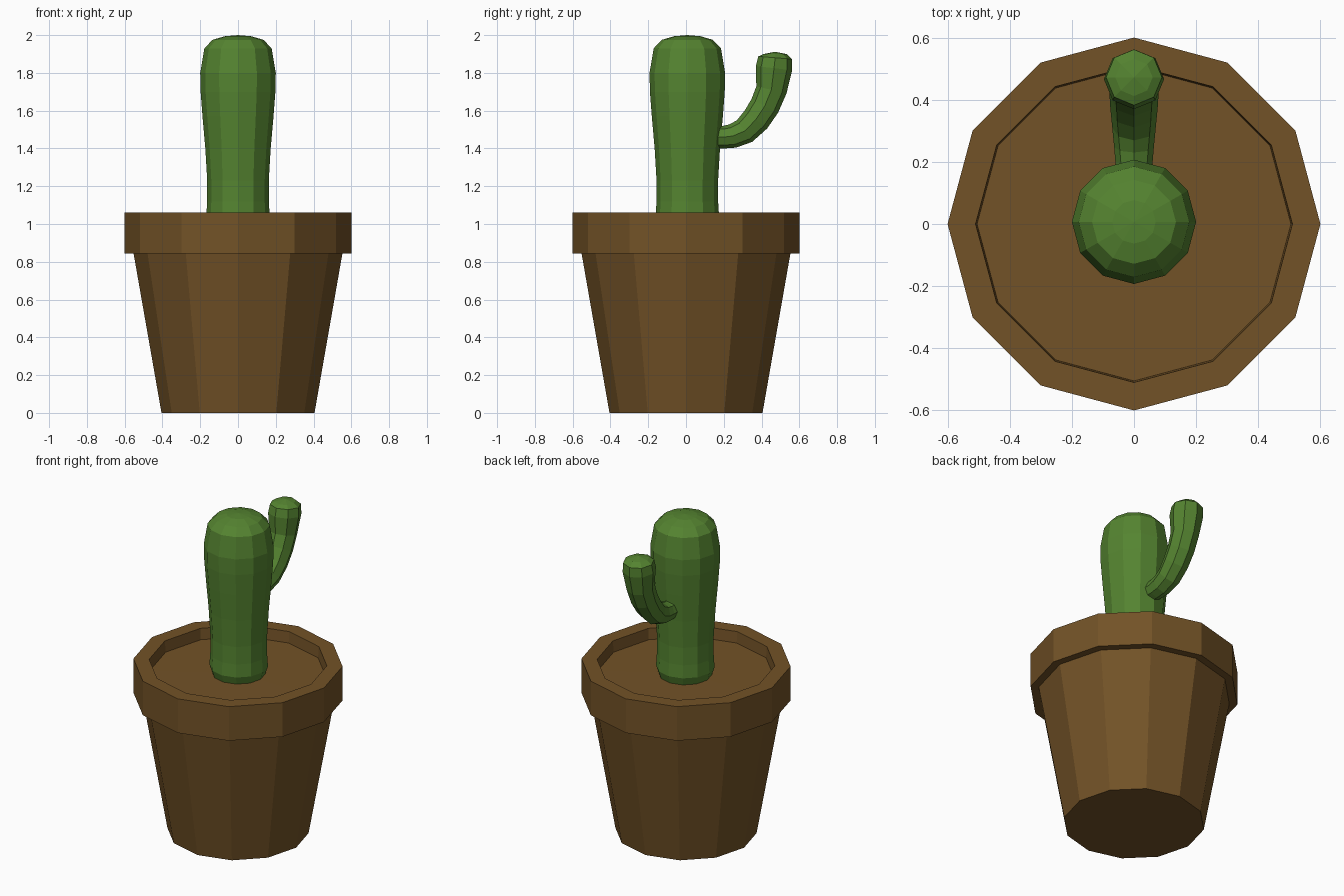
import bpy, bmesh
from math import sin, cos, atan2, pi

if "Cube" in bpy.data.objects:
    bpy.data.objects.remove(bpy.data.objects["Cube"])


def material(name, rgb):
    m = bpy.data.materials.new(name)
    m.diffuse_color = (*rgb, 1)
    m.use_nodes = True
    m.node_tree.nodes["Principled BSDF"].inputs["Base Color"].default_value = m.diffuse_color
    return m


def skin(name, rings, mat, cap_start=True, tip=None):
    """Bridge a list of vertex rings, then close the ends."""
    bm = bmesh.new()
    loops = [[bm.verts.new(p) for p in ring] for ring in rings]
    n = len(loops[0])
    for a, b in zip(loops, loops[1:]):
        for i in range(n):
            j = (i + 1) % n
            bm.faces.new((a[i], a[j], b[j], b[i]))
    if cap_start:
        bm.faces.new(loops[0][::-1])
    if tip:
        t = bm.verts.new(tip)
        for i in range(n):
            bm.faces.new((loops[-1][i], loops[-1][(i + 1) % n], t))
    bmesh.ops.recalc_face_normals(bm, faces=bm.faces)
    me = bpy.data.meshes.new(name)
    bm.to_mesh(me)
    bm.free()
    me.materials.append(mat)
    ob = bpy.data.objects.new(name, me)
    bpy.context.collection.objects.link(ob)
    return ob


def level_ring(r, z, y=0, n=12):
    return [(r * cos(2 * pi * i / n), y + r * sin(2 * pi * i / n), z) for i in range(n)]


clay = material("clay", (0.17, 0.085, 0.02))
earth = material("earth", (0.17, 0.085, 0.02))
green = material("cactus_green", (0.09, 0.23, 0.03))

# Pot: tapered body, overhanging rim and inner wall, closed by the soil level
pot_profile = [(0.405, 0), (0.553, 0.845), (0.6, 0.845), (0.6, 1.06), (0.51, 1.06), (0.505, 0.99)]
skin("pot", [level_ring(r, z) for r, z in pot_profile], clay)

# Soil disc
skin("soil", [level_ring(0.505, 0.99)], earth, cap_start=False, tip=(0, 0, 0.992))

# Cactus trunk
trunk = [(0.15, 0.985), (0.168, 1.04), (0.163, 1.12), (0.163, 1.23), (0.173, 1.4), (0.188, 1.57),
         (0.198, 1.7), (0.2, 1.8), (0.178, 1.93), (0.135, 1.975), (0.07, 1.994)]
skin("cactus_trunk", [level_ring(r, z, 0.007) for r, z in trunk], green, tip=(0, 0.007, 2.0))

# Cactus arm: octagonal tube following a bent path of (y, z, radius)
path = [(0.12, 1.46, 0.058), (0.20, 1.46, 0.06), (0.248, 1.466, 0.064), (0.31, 1.492, 0.07),
        (0.37, 1.553, 0.076), (0.417, 1.625, 0.079), (0.452, 1.71, 0.082), (0.466, 1.825, 0.097),
        (0.472, 1.88, 0.09), (0.472, 1.90, 0.06)]
rings = []
for k, (y, z, r) in enumerate(path):
    a, b = path[max(k - 1, 0)], path[min(k + 1, len(path) - 1)]
    t = atan2(b[1] - a[1], b[0] - a[0])
    rings.append([(r * cos(u), y + r * sin(u) * sin(t), z - r * sin(u) * cos(t))
                  for u in (2 * pi * i / 8 for i in range(8))])
skin("cactus_arm", rings, green, tip=(0, 0.472, 1.912))
